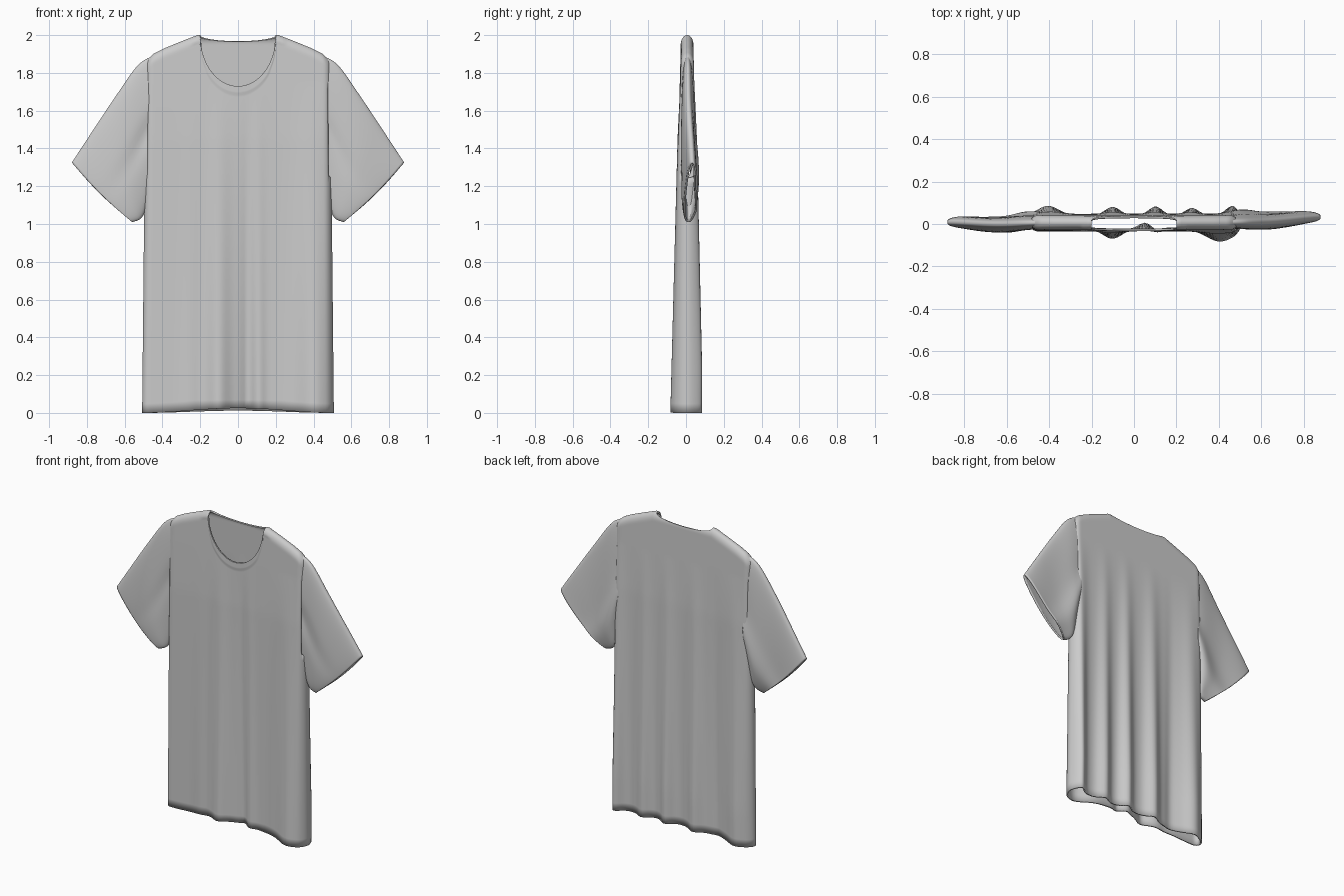
import bpy, bmesh
from math import sin, cos, pi, exp, sqrt, copysign

if "Cube" in bpy.data.objects:
    bpy.data.objects.remove(bpy.data.objects["Cube"])

def lerp_path(pts, t):
    """Catmull-Rom sample of evenly spaced tuples, t in 0..1."""
    n = len(pts) - 1
    i = min(int(t * n), n - 1)
    f = t * n - i
    p0, p1, p2, p3 = (pts[max(0, min(n, i + k))] for k in (-1, 0, 1, 2))
    return [0.5 * (2*b + (c - a)*f + (2*a - 5*b + 4*c - d)*f*f + (3*b - a - 3*c + d)*f**3)
            for a, b, c, d in zip(p0, p1, p2, p3)]

def linear(pts, x):
    for (a, za), (b, zb) in zip(pts, pts[1:]):
        if x <= b:
            return za + (zb - za) * (x - a) / (b - a)
    return pts[-1][1]

def round_edge(d, r):
    k = max(0.0, min(d / r, 1.0))
    return sqrt(max(0.0, 1 - (1 - k) ** 2))

def bumps(table, x):
    return sum(a * exp(-((x - c) / w) ** 2) for c, a, w in table)

def add_grid(bm, rows, wrap=False):
    vs = [[bm.verts.new(p) for p in row] for row in rows]
    for r0, r1 in zip(vs, vs[1:]):
        n = len(r0)
        for j in range(n if wrap else n - 1):
            k = (j + 1) % n
            bm.faces.new((r0[j], r0[k], r1[k], r1[j]))

def finish(bm, name, thickness):
    bmesh.ops.remove_doubles(bm, verts=bm.verts[:], dist=1e-5)
    bmesh.ops.recalc_face_normals(bm, faces=bm.faces[:])
    for f in bm.faces:
        f.smooth = True
    me = bpy.data.meshes.new(name)
    bm.to_mesh(me)
    bm.free()
    ob = bpy.data.objects.new(name, me)
    bpy.context.collection.objects.link(ob)
    sol = ob.modifiers.new("cloth_thickness", 'SOLIDIFY')
    sol.thickness, sol.offset = thickness, -1
    return ob

# Body: front and back cloth panels, joined at sides and shoulders
SHOULDER = [(0, 2.0), (0.22, 2.0), (0.3, 1.97), (0.4, 1.93), (0.46, 1.90), (0.5, 1.86)]
FRONT_FOLDS = [(-0.1, 0.045, 0.06), (0.4, 0.058, 0.09), (0.05, -0.022, 0.03),
               (0.11, 0.015, 0.03), (-0.25, 0.008, 0.05)]
BACK_FOLDS = [(-0.4, 0.045, 0.07), (-0.1, 0.04, 0.05), (0.1, 0.042, 0.045),
              (0.27, 0.035, 0.045), (0.46, 0.045, 0.045), (-0.25, -0.012, 0.04)]
NECK = 0.205

half = [NECK * sin(pi / 2 * i / 20) for i in range(21)]
half += [NECK + (0.5 - NECK) * (1 - cos(pi * i / 28)) / 2 for i in range(1, 29)]
half[-1] = 0.5
XS = [-x for x in half[:0:-1]] + half

def panel(side):
    rows = []
    for x in XS:
        ax = abs(x)
        line = linear(SHOULDER, ax)
        top = line
        if ax < NECK:
            dip = 0.27 if side < 0 else 0.032
            top -= dip * sqrt(max(0.0, 1 - (ax / NECK) ** 2))
        zb = (0.025 if side < 0 else 0.012) * cos(pi * x) ** 2
        row = []
        for i in range(61):
            z = zb + (top - zb) * sin(pi / 2 * i / 60)
            drape = max(0.0, 1 - z / 1.75)
            folds = bumps(FRONT_FOLDS if side < 0 else BACK_FOLDS, x)
            h = 0.032 + 0.012 * min(1, max(0, (1.95 - z) / 0.5)) * (1 - drape)
            h += folds * (drape if side < 0 else min(1, drape * 1.15))
            if side < 0 and ax < 0.25 and top - z < 0.04:   # neck rib
                h += 0.003
            h *= round_edge(line - z, 0.05) * round_edge(0.5 - ax, 0.04)
            row.append((x * (1.015 - 0.02 * z), 0.007 + side * h, z))
        rows.append(row)
    return rows

bm = bmesh.new()
add_grid(bm, panel(-1))
add_grid(bm, panel(1))
bmesh.ops.remove_doubles(bm, verts=bm.verts[:], dist=1e-5)
# Armholes
holes = [f for f in bm.faces if abs(f.calc_center_median().x) > 0.478
         and 1.25 < f.calc_center_median().z < 1.72]
bmesh.ops.delete(bm, geom=holes, context='FACES')
finish(bm, "shirt_body", 0.01)

# Sleeves: flattened tubes from armhole to cuff
TOP = [(0.44, 1.895), (0.53, 1.84), (0.645, 1.68), (0.765, 1.50), (0.88, 1.325)]
LOW = [(0.455, 1.25), (0.475, 1.14), (0.495, 1.06), (0.52, 1.025), (0.56, 1.01)]

def sleeve(s, name, shift, depth):
    rows = []
    for i in range(41):
        t = i / 40
        tx, tz = lerp_path(TOP, t)
        lx, lz = lerp_path(LOW, t)
        row = []
        for j in range(64):
            a = 2 * pi * j / 64
            k = (1 + cos(a)) / 2                      # 1 at upper edge, 0 at lower edge
            sy = copysign(abs(sin(a)) ** 0.7, sin(a))
            h = 0.03 + depth * sin(pi * min(1, t * 0.8 + 0.1)) * (1 - 0.5 * k)
            if sy > 0:                                # slack gathered at the back of the underarm
                h += 0.025 * exp(-((k - 0.22) / 0.16) ** 2) * (1 - 0.5 * t)
            else:                                     # crease down the front
                h -= 0.014 * exp(-((k - 0.45) / 0.1) ** 2) * (1 - t)
            y = 0.007 + shift * t + 0.01 * sin(5 * t + 3 * k) * t + sy * h
            bow = 0.012 * sin(pi * k) * t             # slightly curved cuff
            row.append((s * (lx + (tx - lx) * k + bow * 0.7), y, lz + (tz - lz) * k - bow * 0.7))
        rows.append(row)
    bm = bmesh.new()
    add_grid(bm, rows, wrap=True)
    finish(bm, name, 0.01)

sleeve(1, "sleeve_right_side", 0.016, 0.012)
sleeve(-1, "sleeve_left_side", -0.008, 0.01)
